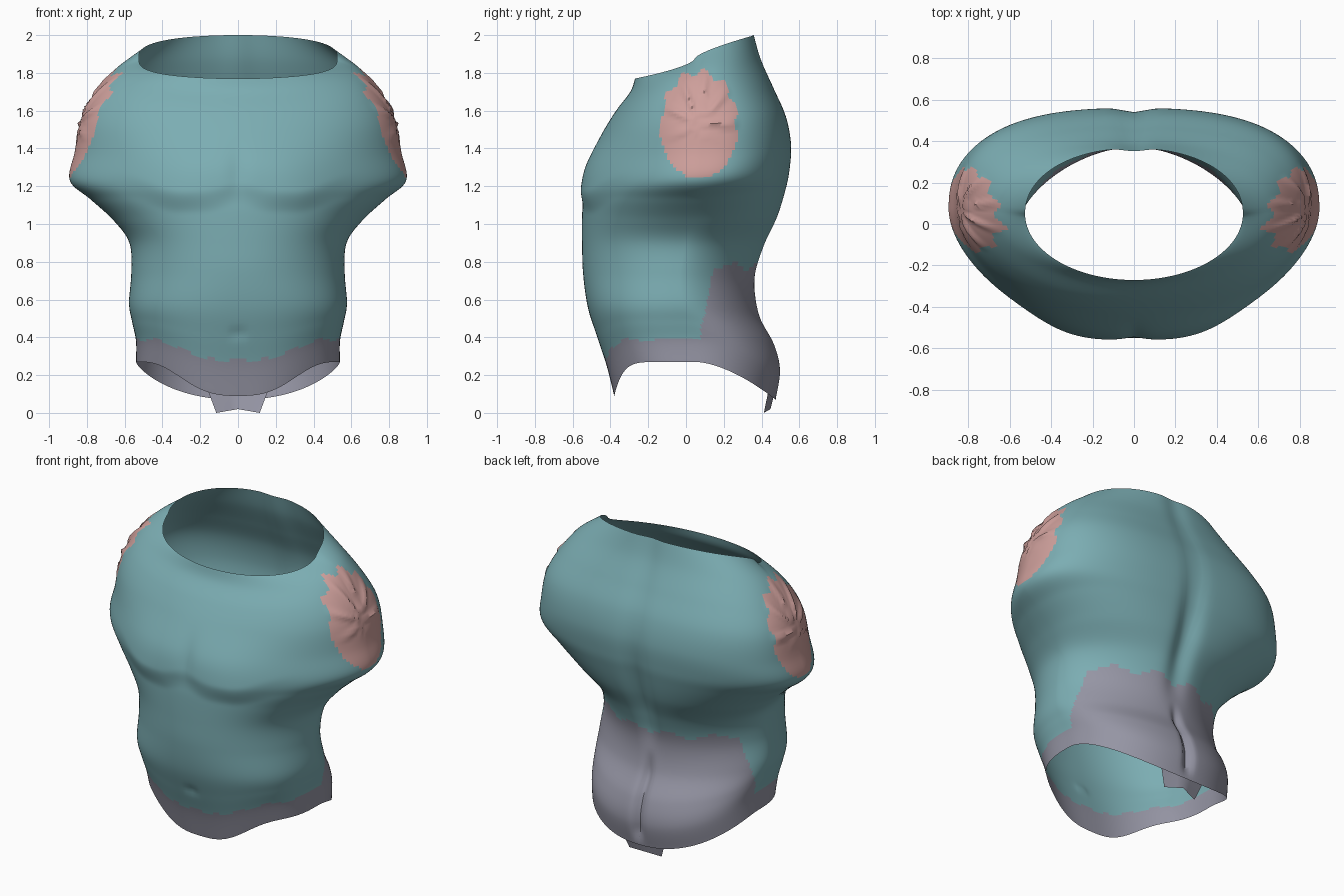
import bpy
import math
from math import sin, cos, pi, exp, hypot, atan2

cube = bpy.data.objects.get("Cube")
if cube:
    bpy.data.objects.remove(cube, do_unlink=True)


def make_material(name, rgb):
    mat = bpy.data.materials.new(name)
    mat.use_nodes = True
    color = (*rgb, 1)
    mat.diffuse_color = color
    mat.node_tree.nodes["Principled BSDF"].inputs["Base Color"].default_value = color
    return mat


teal = make_material("teal", (.2, .42, .45))
pink = make_material("pink", (.62, .35, .33))
mauve = make_material("mauve_grey", (.3, .3, .37))

COLUMNS = 200
STEPS = 8

# Loft rings: front z, side z, back z, front y, side y, back y, half width,
# front roundness, back roundness (2 is an ellipse, more is boxier)
RINGS = [
    (.09, .27, .07, -.38, .05, .475, .54, 2.8, 2.2),
    (.25, .38, .22, -.42, .03, .5, .54, 2.8, 2.2),
    (.4, .48, .36, -.47, 0, .47, .56, 2.6, 2),
    (.56, .58, .52, -.52, -.02, .39, .577, 2.35, 1.8),
    (.74, .74, .7, -.545, -.03, .375, .565, 2.15, 1.7),
    (.9, .9, .88, -.55, 0, .425, .575, 2.2, 1.8),
    (1.05, 1.02, 1.04, -.55, .04, .49, .66, 2.2, 2.2),
    (1.14, 1.13, 1.18, -.545, .06, .53, .78, 2.05, 2.4),
    (1.22, 1.23, 1.28, -.54, .07, .55, .89, 1.8, 2.4),
    (1.33, 1.38, 1.42, -.515, .08, .558, .865, 1.8, 2.6),
    (1.47, 1.55, 1.57, -.45, .08, .53, .83, 1.9, 2.7),
    (1.6, 1.68, 1.72, -.37, .07, .465, .76, 2, 2.6),
    (1.7, 1.8, 1.87, -.295, .06, .4, .66, 2, 2.3),
    (1.77, 1.88, 2, -.27, .05, .365, .525, 2, 2.1),
]


def catmull(a, b, c, d, t):
    return b + t / 2 * (c - a + t * (2 * a - 5 * b + 4 * c - d + t * (3 * (b - c) + d - a)))


def ring_at(v):
    i = min(int(v), len(RINGS) - 2)
    picks = [RINGS[max(0, min(len(RINGS) - 1, i + k))] for k in (-1, 0, 1, 2)]
    return [catmull(*values, v - i) for values in zip(*picks)]


def bump(value, centre, width):
    return exp(-((value - centre) / width) ** 2)


def smooth(value, low, high):
    t = max(0, min(1, (value - low) / (high - low)))
    return t * t * (3 - 2 * t)


def zigzag(value):
    return abs(value % 1 - .5) * 2


def shoulder_polar(y, z):
    dy, dz = (y - .07) / .21, (z - 1.53) / .29
    return hypot(dy, dz), atan2(dz, dy)


def sculpt(x, y, z):
    """Muscle relief on the front and back, pleats on the shoulder caps."""
    ax = abs(x)
    if y < 0:
        front = smooth(-y, .1, .35)
        edge = 1.1 + .1 * smooth(ax, .3, .65) + .05 * bump(ax, 0, .1)
        pecs = .032 * bump(ax, .3, .28) * smooth(z, edge - .05, edge + .08)
        pecs *= 1 - smooth(z, 1.22, 1.5)
        breastbone = .01 * bump(x, 0, .05) * bump(z, 1.28, .12)
        navel = .012 * bump(x, 0, .03) * bump(z, .42, .03)
        y -= front * (pecs - breastbone - navel)
    else:
        back = smooth(y, .1, .3)
        spine = bump(x, 0, .07) * (.014 + .03 * bump(z, 1.02, .3)) * smooth(z, .5, .8)
        cleft = .035 * bump(x, 0, .03) * smooth(z, .07, .18) * (1 - smooth(z, .45, .65))
        y -= back * (spine + cleft)
    if ax > .6 and z > 1.4:
        r, phi = shoulder_polar(y, z)
        if r < 1:
            pleat = max(0, cos(9 * phi)) ** 2 * smooth(z, 1.42, 1.52)
            x += math.copysign(.018 * pleat * 4 * r * (1 - r), x)
    return x, y, z


def material_rule(x, y, z):
    ax = abs(x)
    if ax > .55 and z > 1.2:
        r, phi = shoulder_polar(y, z)
        limit = 1.03 - (.16 * zigzag(phi * 11 / (2 * pi)) if phi > -.1 else .03)
        if r < limit:
            return 1
    # Waistband line, climbing over the lower back
    if y < .08:
        line = .27 + .11 * smooth(ax, .1, .48) + .02 * zigzag(ax * 7)
    else:
        line = .45 + .3 * smooth(y, .08, .15) + .05 * zigzag(ax * 4 + .5)
    return 2 if z < line else 0


def add_mesh(name, verts, faces, materials):
    mesh = bpy.data.meshes.new(name)
    mesh.from_pydata(verts, [], faces)
    for mat in materials:
        mesh.materials.append(mat)
    mesh.shade_smooth()
    mesh.set_sharp_from_angle(angle=math.radians(50))
    obj = bpy.data.objects.new(name, mesh)
    bpy.context.collection.objects.link(obj)
    return obj


# Torso shell, open at the neck and hips
verts, faces = [], []
rows = (len(RINGS) - 1) * STEPS + 1
for row in range(rows):
    t = row / (rows - 1)
    zf, zs, zb, yf, ys, yb, width, round_f, round_b = ring_at(row / STEPS)
    for col in range(COLUMNS):
        angle = 2 * pi * col / COLUMNS
        s, c = sin(angle), cos(angle)
        if c > 0:
            end_y, end_z, power, bend = yf, zf, 2 / round_f, 7 - 6.4 * t
        else:
            end_y, end_z, power, bend = yb, zb, 2 / round_b, 1.5 - .8 * t
        x = math.copysign(abs(s) ** power, s) * width
        y = ys + (end_y - ys) * abs(c) ** power
        z = zs + (end_z - zs) * abs(c) ** bend
        verts.append(sculpt(x, y, z))
for row in range(rows - 1):
    for col in range(COLUMNS):
        nxt = (col + 1) % COLUMNS
        low, high = row * COLUMNS, (row + 1) * COLUMNS
        faces.append((low + col, low + nxt, high + nxt, high + col))
torso = add_mesh("torso_shell", verts, faces, (teal, pink, mauve))
for poly in torso.data.polygons:
    poly.material_index = material_rule(*poly.center)

# Small folded flap hanging under the seat
flap_verts, flap_faces = [], []
for row in range(4):
    t = row / 3
    for col in range(7):
        u = col / 3 - 1
        flap_verts.append((u * (.16 - .045 * t), .472 - .025 * t - .035 * abs(u),
                           .12 - .1 * t - .02 * abs(u) * t))
for row in range(3):
    for col in range(6):
        a = row * 7 + col
        flap_faces.append((a, a + 7, a + 8, a + 1))
add_mesh("seat_flap", flap_verts, flap_faces, (mauve,))
